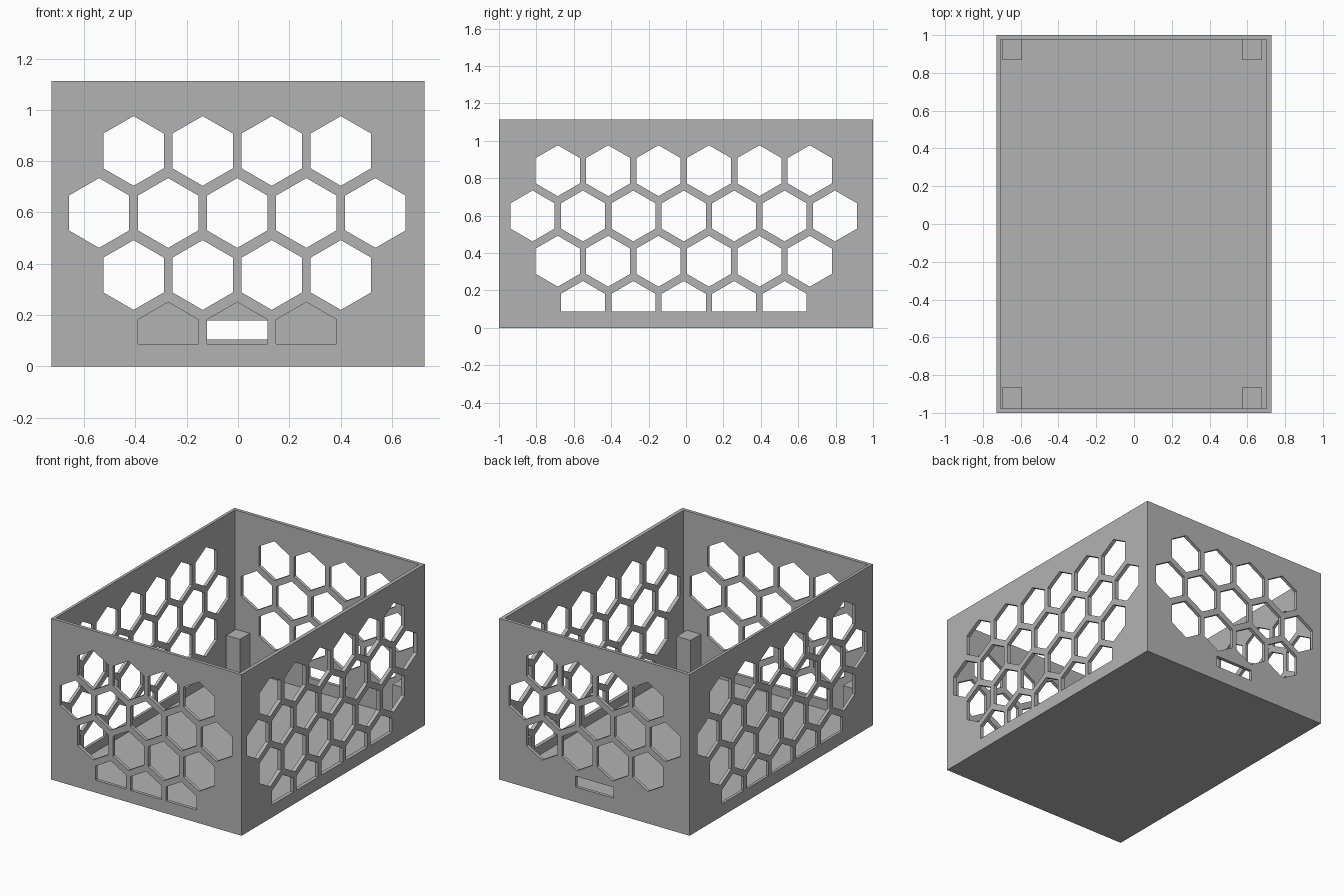
import bpy, bmesh, math
from mathutils import Vector

if "Cube" in bpy.data.objects:
    bpy.data.objects.remove(bpy.data.objects["Cube"], do_unlink=True)

grey = bpy.data.materials.new("plain_grey")
grey.use_nodes = True
COLOUR = (0.45, 0.45, 0.45, 1)
grey.diffuse_color = COLOUR
grey.node_tree.nodes["Principled BSDF"].inputs["Base Color"].default_value = COLOUR

# Overall sizes
HX, HY, TOP = 0.7275, 1.0, 1.113
WALL, FLOOR = 0.023, 0.022
HEX_R, PITCH = 0.136, 0.2695
HOLE_BOTTOM = 0.086


def make_object(name, bm):
    bmesh.ops.recalc_face_normals(bm, faces=bm.faces)
    mesh = bpy.data.meshes.new(name)
    bm.to_mesh(mesh)
    bm.free()
    mesh.materials.append(grey)
    obj = bpy.data.objects.new(name, mesh)
    bpy.context.scene.collection.objects.link(obj)
    return obj


def add_box(bm, low, high):
    verts = bmesh.ops.create_cube(bm, size=1)["verts"]
    low, high = Vector(low), Vector(high)
    for v in verts:
        v.co = (low + high) / 2 + v.co * (high - low)


def add_prism(bm, points, start, end, axis):
    """Extrude a (sideways, height) outline through a wall facing x or y."""
    def place(p, depth):
        return (depth, p[0], p[1]) if axis == "x" else (p[0], depth, p[1])
    face = bm.faces.new([bm.verts.new(place(p, start)) for p in points])
    geom = bmesh.ops.extrude_face_region(bm, geom=[face])["geom"]
    step = Vector((end - start, 0, 0) if axis == "x" else (0, end - start, 0))
    bmesh.ops.translate(bm, vec=step, verts=[g for g in geom if isinstance(g, bmesh.types.BMVert)])


def hexagon(u, z):
    pts = []
    for k in range(6):
        a = math.pi / 2 + k * math.pi / 3
        pts.append((u + HEX_R * math.cos(a), max(HOLE_BOTTOM, z + HEX_R * math.sin(a))))
    if z - HEX_R < HOLE_BOTTOM:
        del pts[3]
    return pts


def honeycomb(bm, axis, wall, middle, counts):
    """Staggered rows of hexagons, listed from the top row down."""
    for row, count in enumerate(counts):
        z = 0.84 - row * 0.242
        for i in range(count):
            u = middle + (i - (count - 1) / 2) * PITCH
            add_prism(bm, hexagon(u, z), wall - 0.05, wall + 0.05, axis)


def cut(target, cutter):
    mod = target.modifiers.new("cut", "BOOLEAN")
    mod.operation, mod.solver, mod.object = "DIFFERENCE", "EXACT", cutter
    bpy.context.view_layer.objects.active = target
    bpy.ops.object.modifier_apply(modifier=mod.name)
    bpy.data.objects.remove(cutter, do_unlink=True)


# Open-topped box
bm = bmesh.new()
add_box(bm, (-HX, -HY, 0), (HX, HY, TOP))
box = make_object("open_box", bm)

bm = bmesh.new()
add_box(bm, (-HX + WALL - 0.003, -HY + WALL, FLOOR), (HX - WALL - 0.003, HY - WALL, TOP + 0.2))
cut(box, make_object("cavity_cutter", bm))

# Honeycomb holes in all four walls, and the slot in the back wall
bm = bmesh.new()
honeycomb(bm, "y", -HY, -0.003, (4, 5, 4, 3))
honeycomb(bm, "y", HY, -0.003, (4, 5, 4))
for side in (-1, 1):
    honeycomb(bm, "x", side * HX, -0.012, (6, 7, 6, 5))
add_box(bm, (-0.145, HY - 0.05, 0.104), (0.145, HY + 0.05, 0.179))
cut(box, make_object("hole_cutter", bm))

# Corner posts
for x, side in ((-0.647, "right"), (0.624, "left")):
    for y, end in ((-0.921, "front"), (0.925, "back")):
        bm = bmesh.new()
        add_box(bm, (x - 0.053, y - 0.056, FLOOR - 0.005), (x + 0.053, y + 0.056, 0.29))
        make_object(f"{end}_{side}_post", bm)
